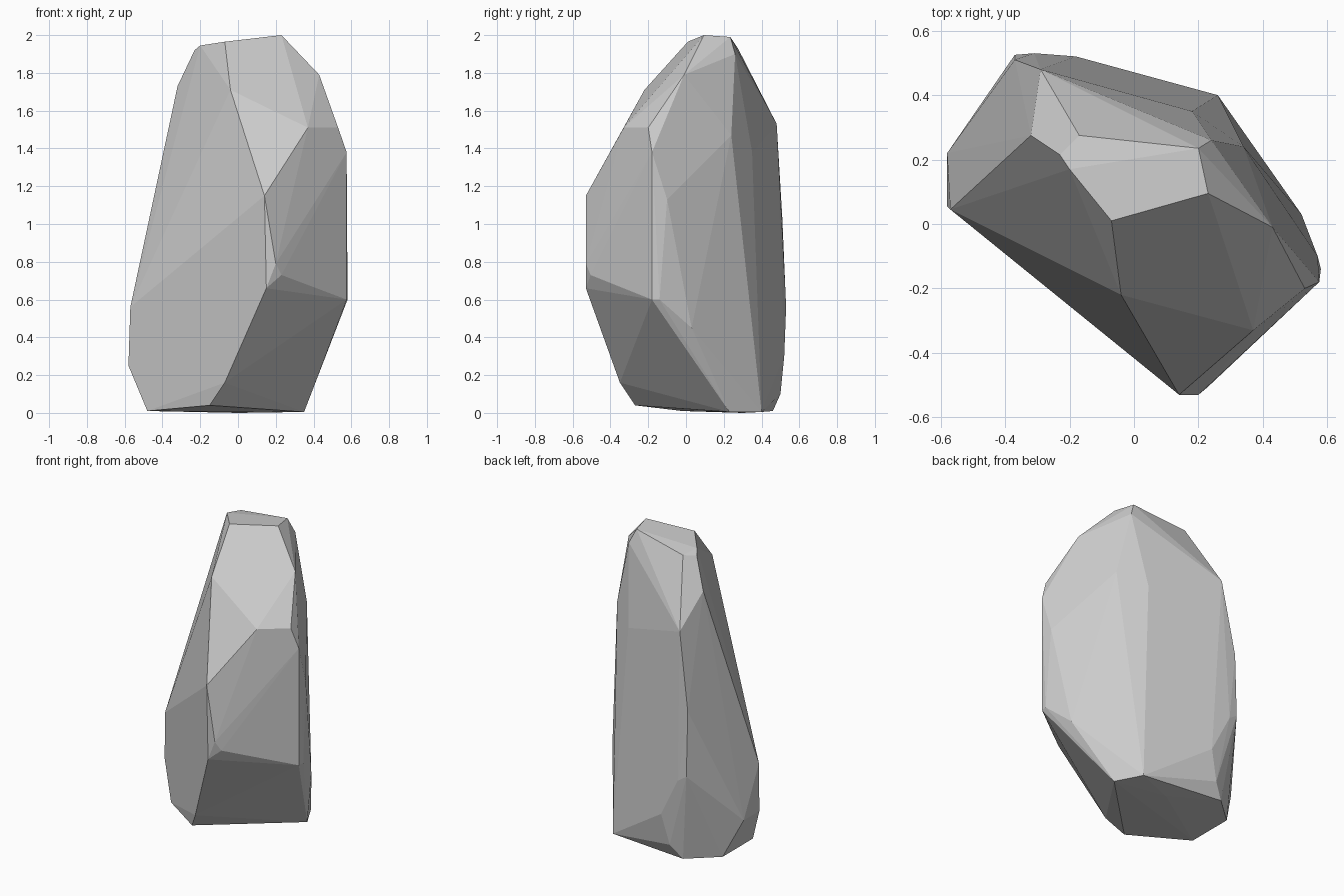
import bpy, bmesh, math

# Chiselled standing boulder: corner points of each zone, wrapped by a convex hull
crown = [(0.23, 0.095, 2.0), (0.2, 0.235, 1.99), (-0.07, 0.01, 1.965), (-0.2, 0.17, 1.945),
         (-0.23, 0.215, 1.92), (-0.17, 0.275, 1.93), (0.24, 0.26, 1.9)]
shoulder = [(0.43, -0.01, 1.79), (-0.32, 0.275, 1.73), (-0.04, -0.22, 1.71), (0.37, -0.33, 1.51),
            (0.53, -0.2, 1.51), (-0.29, 0.48, 1.53), (0.34, 0.24, 1.47), (0.18, 0.35, 1.38)]
waist = [(0.575, -0.18, 1.38), (0.14, -0.53, 1.15), (0.57, -0.1, 1.13), (-0.37, 0.51, 1.03),
         (0.14, -0.53, 0.95), (0.2, -0.53, 0.79), (0.23, -0.505, 0.73), (0.15, -0.53, 0.66),
         (0.575, -0.18, 0.6), (0.58, -0.14, 0.6), (-0.31, 0.53, 0.56), (-0.37, 0.525, 0.6),
         (-0.57, 0.045, 0.56), (0.52, 0.03, 0.45)]
foot = [(-0.58, 0.055, 0.25), (-0.58, 0.22, 0.25), (-0.03, -0.38, 0.25), (-0.07, -0.35, 0.16),
        (-0.23, 0.5, 0.1), (-0.18, 0.52, 0.3), (-0.15, -0.27, 0.04), (0.35, 0.23, 0.005),
        (0.26, 0.4, 0.005), (-0.3, 0.46, 0.01), (-0.48, 0.3, 0.01), (-0.48, -0.02, 0.01),
        (0.0, 0.3, 0.0)]

bm = bmesh.new()
for p in crown + shoulder + waist + foot:
    bm.verts.new(p)
hull = bmesh.ops.convex_hull(bm, input=bm.verts)
loose = [v for v in bm.verts if not v.link_faces]
bmesh.ops.delete(bm, geom=loose, context='VERTS')

# Merge nearly coplanar triangles into broad flat facets
bmesh.ops.dissolve_limit(bm, angle_limit=math.radians(2), verts=bm.verts, edges=bm.edges)
bmesh.ops.recalc_face_normals(bm, faces=bm.faces)

mesh = bpy.data.meshes.new("boulder")
bm.to_mesh(mesh)
bm.free()
bpy.context.collection.objects.link(bpy.data.objects.new("boulder", mesh))
